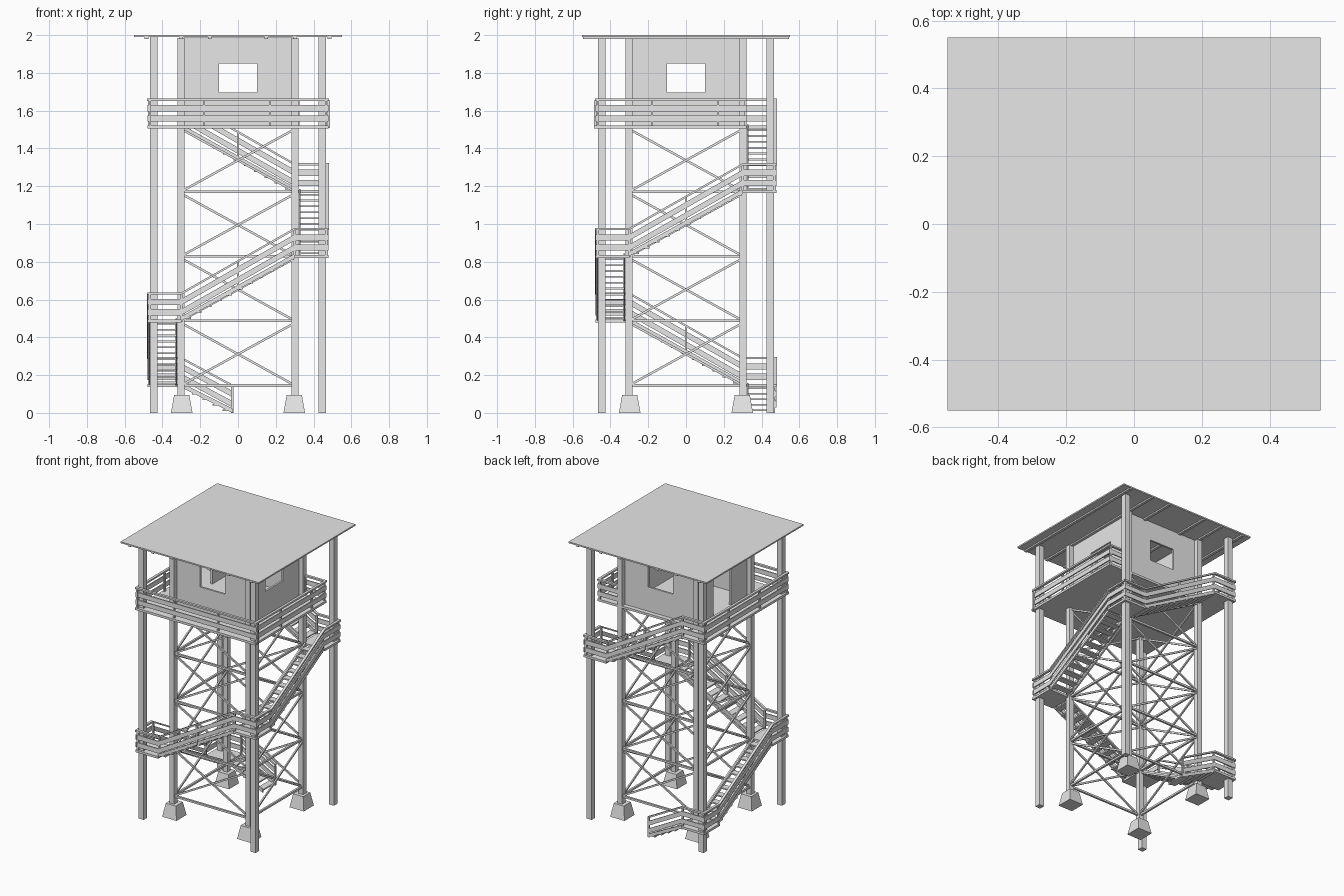
import bpy, bmesh, math
from mathutils import Vector

cube = bpy.data.objects.get("Cube")
if cube:
    bpy.data.objects.remove(cube)

grey = bpy.data.materials.new("plain_grey")
grey.use_nodes = True
grey.diffuse_color = (0.8, 0.8, 0.8, 1)
grey.node_tree.nodes["Principled BSDF"].inputs["Base Color"].default_value = (0.8, 0.8, 0.8, 1)

IN, OUT, EDGE = 0.302, 0.445, 0.48      # inner posts, outer posts, platform edge
RAIL, RISE, BASE = 0.474, 0.342, 0.145  # rail line, rise per flight, first landing
DECK = BASE + 4 * RISE
CORNERS = [(-1, 1), (-1, -1), (1, -1), (1, 1)]


def hexa(bm, bottom, top):
    """Solid from two matching quads."""
    b = [bm.verts.new(p) for p in bottom]
    t = [bm.verts.new(p) for p in top]
    bm.faces.new(b[::-1])
    bm.faces.new(t)
    for i in range(4):
        j = (i + 1) % 4
        bm.faces.new((b[i], b[j], t[j], t[i]))


def box(bm, x0, x1, y0, y1, z0, z1):
    ring = [(x0, y0), (x1, y0), (x1, y1), (x0, y1)]
    hexa(bm, [(x, y, z0) for x, y in ring], [(x, y, z1) for x, y in ring])


def column(bm, x, y, half, z0, z1):
    box(bm, x - half, x + half, y - half, y + half, z0, z1)


def board(bm, a, b, wide, high):
    """Straight board with upright ends, level or sloping."""
    a, b = Vector(a), Vector(b)
    d = b - a
    side = Vector((-d.y, d.x, 0)).normalized() * wide / 2
    up = Vector((0, 0, high / 2))
    ring = [a - side, b - side, b + side, a + side]
    hexa(bm, [p - up for p in ring], [p + up for p in ring])


def finish(name, bm):
    bmesh.ops.recalc_face_normals(bm, faces=bm.faces)
    mesh = bpy.data.meshes.new(name)
    bm.to_mesh(mesh)
    bm.free()
    mesh.materials.append(grey)
    bpy.context.collection.objects.link(bpy.data.objects.new(name, mesh))


def at(side, s, r, z):
    """Point on a tower side: s along the climb, r outward."""
    a = math.pi + side * math.pi / 2
    c, n = math.cos(a), math.sin(a)
    return Vector((c * r - n * s, n * r + c * s, z))


def railing(bm, side, path, posts, r=RAIL):
    """Top rail and two boards along (s, z) points, with upright posts."""
    for (s0, z0), (s1, z1) in zip(path, path[1:]):
        for lift, wide, high in ((0.145, 0.018, 0.012), (0.1, 0.008, 0.033), (0.046, 0.008, 0.033)):
            board(bm, at(side, s0, r, z0 + lift), at(side, s1, r, z1 + lift), wide, high)
        for s in posts:
            if s0 <= s < s1 or (s == s1 == path[-1][0]):
                z = z0 + (z1 - z0) * (s - s0) / (s1 - s0)
                p = at(side, s, r - 0.008, z)
                column(bm, p.x, p.y, 0.006, max(0, z - 0.005), z + 0.14)


# Footings, posts and face bracing
bm = bmesh.new()
for sx, sy in CORNERS:
    quads = [[(sx * 0.298 + h * cx, sy * 0.298 + h * cy, z) for cx, cy in CORNERS]
             for h, z in ((0.057, 0), (0.04, 0.095))]
    hexa(bm, *quads)
finish("footings", bm)

bm = bmesh.new()
for sx, sy in CORNERS:
    column(bm, sx * IN, sy * IN, 0.018, 0.09, 1.985)
finish("inner_posts", bm)

bm = bmesh.new()
for sx, sy in CORNERS:
    column(bm, sx * OUT, sy * OUT, 0.02, 0, 1.99)
finish("outer_posts", bm)

bm = bmesh.new()
for side in range(4):
    for level in range(4):
        z = BASE + level * RISE
        top = z + RISE - 0.01
        board(bm, at(side, -IN, IN, z), at(side, IN, IN, z), 0.014, 0.014)
        board(bm, at(side, -IN, IN + 0.006, z), at(side, IN, IN + 0.006, top), 0.01, 0.014)
        board(bm, at(side, IN, IN - 0.006, z), at(side, -IN, IN - 0.006, top), 0.01, 0.014)
finish("cross_braces", bm)

# Landings at the corners and the main deck
bm = bmesh.new()
for i, (sx, sy) in enumerate(CORNERS):
    z = BASE + i * RISE
    xs, ys = sorted((sx * 0.3, sx * EDGE)), sorted((sy * 0.3, sy * EDGE))
    box(bm, *xs, *ys, z - 0.008, z + 0.008)
finish("landings", bm)

bm = bmesh.new()
box(bm, -EDGE, EDGE, -0.487, 0.32, DECK - 0.008, DECK + 0.008)
box(bm, -EDGE, -0.3, 0.32, EDGE, DECK - 0.008, DECK + 0.008)
finish("deck", bm)

# Stair flights: treads, stringers and outer railing
for flight in range(-1, 4):
    z1 = BASE + (flight + 1) * RISE
    first = flight < 0
    s0, z0, steps = (0.035, 0, 5) if not first else (0, 0, 0)
    s0, z0, steps = (0.03, 0.0, 5) if first else (-0.3, z1 - RISE, 11)
    bm = bmesh.new()
    for k in range(steps):
        f = (k + 0.5) / steps
        s, z = s0 + (0.3 - s0) * f, z0 + (z1 - z0) * f
        board(bm, at(flight, s, 0.325, z), at(flight, s, 0.468, z), 0.048, 0.009)
    for r in (0.327, 0.466):
        board(bm, at(flight, s0, r, z0 + 0.012), at(flight, 0.3, r, z1 + 0.002), 0.01, 0.024)
    finish("stairs_%d" % (flight + 2), bm)

    bm = bmesh.new()
    path = [(s0, z0), (0.3, z1)]
    if not first:
        path.insert(0, (-EDGE, z0))
    path.append((EDGE, z1))
    railing(bm, flight, path, (s0, -0.47, 0.0, 0.3, 0.47))
    finish("stair_railing_%d" % (flight + 2), bm)

# Deck railing on three sides with a short return at the back
bm = bmesh.new()
for side, end in ((0, EDGE), (1, EDGE), (2, 0.315)):
    railing(bm, side, [(-EDGE, DECK), (end, DECK)], (-0.47, -0.18, 0.17, end))
railing(bm, 3, [(-EDGE, DECK), (-0.32, DECK)], (-0.32,), 0.315)
finish("deck_railing", bm)

# Cabin walls: windows on three sides, doorway on one
WALL, THICK, HOLE, ROOF = 0.288, 0.014, 0.1, 1.988
for side, name in enumerate(("door_wall", "front_wall", "right_wall", "back_wall")):
    low, high = (DECK, 1.85) if side == 0 else (1.695, 1.85)
    bm = bmesh.new()
    panels = [(-WALL, -HOLE, DECK, ROOF), (HOLE, WALL, DECK, ROOF), (-HOLE, HOLE, high, ROOF)]
    if side:
        panels.append((-HOLE, HOLE, DECK, low))
    for s0, s1, z0, z1 in panels:
        mid = (z0 + z1) / 2
        board(bm, at(side, s0, WALL - THICK / 2, mid), at(side, s1, WALL - THICK / 2, mid), THICK, z1 - z0)
    finish(name, bm)

# Flat roof on purlins
bm = bmesh.new()
box(bm, -0.55, 0.55, -0.55, 0.55, 1.99, 2.0)
finish("roof", bm)
bm = bmesh.new()
for x in (0.15, 0.3, 0.485):
    for sx in (-1, 1):
        box(bm, sx * x - 0.01, sx * x + 0.01, -0.545, 0.545, 1.98, 1.991)
finish("purlins", bm)
